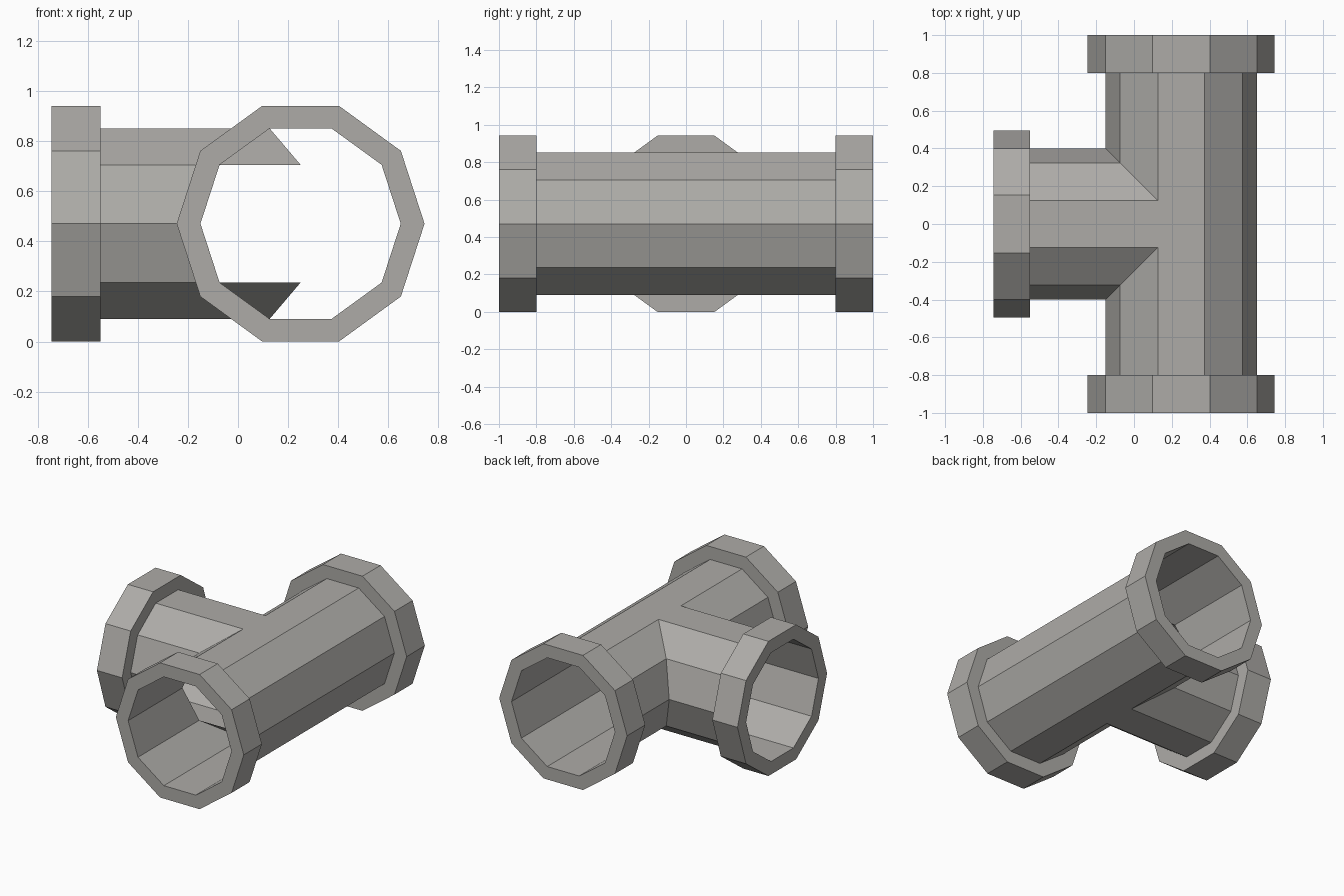
import bpy, bmesh, math
from mathutils import Vector

if "Cube" in bpy.data.objects:
    bpy.data.objects.remove(bpy.data.objects["Cube"])

N, R, RF = 10, 0.4, 0.495          # sides, pipe radius, collar radius
CX, CZ = 0.25, RF * math.sin(math.radians(72))
STEP = 2 * math.pi / N

mat = bpy.data.materials.new("grey metal")
mat.diffuse_color = (0.42, 0.41, 0.39, 1)
mat.use_nodes = True
mat.node_tree.nodes["Principled BSDF"].inputs["Base Color"].default_value = mat.diffuse_color


def run_pt(k, r, t):               # main pipe runs along y
    return Vector((CX - r * math.cos(k * STEP), t, CZ + r * math.sin(k * STEP)))


def branch_pt(k, r, t):            # side branch runs along x
    return Vector((t, r * math.cos(k * STEP), CZ + r * math.sin(k * STEP)))


def make(name, polys, recalc=False):
    bm = bmesh.new()
    for p in polys:
        bm.faces.new([bm.verts.new(v) for v in p])
    bmesh.ops.remove_doubles(bm, verts=bm.verts, dist=1e-4)
    if recalc:
        bmesh.ops.recalc_face_normals(bm, faces=bm.faces)
    me = bpy.data.meshes.new(name)
    bm.to_mesh(me)
    bm.free()
    me.materials.append(mat)
    ob = bpy.data.objects.new(name, me)
    bpy.context.collection.objects.link(ob)
    return ob


def collar(name, pt, end, inner):
    # raised ring: outside, both flat sides and bore
    loop = [(RF, inner), (RF, end), (R, end), (R, inner)]
    polys = []
    for k in range(N):
        for (r0, t0), (r1, t1) in zip(loop, loop[1:] + loop[:1]):
            polys.append([pt(k, r0, t0), pt(k, r1, t1), pt(k + 1, r1, t1), pt(k + 1, r0, t0)])
    make(name, polys, True)


# main pipe wall: strips on the branch side are mitred open
polys = []
for k in range(-2, N - 2):
    a, b = k, k + 1
    if b <= 2:
        ma, mb = R * math.cos(a * STEP), R * math.cos(b * STEP)
        polys.append([run_pt(a, R, -0.8), run_pt(a, R, -ma), run_pt(b, R, -mb), run_pt(b, R, -0.8)])
        polys.append([run_pt(a, R, ma), run_pt(a, R, 0.8), run_pt(b, R, 0.8), run_pt(b, R, mb)])
    else:
        polys.append([run_pt(a, R, -0.8), run_pt(a, R, 0.8), run_pt(b, R, 0.8), run_pt(b, R, -0.8)])
make("main_pipe", polys)


# branch wall ending on the 45 degree mitre, with inner fins
def mitre(k):
    return CX - R * abs(math.cos(k * STEP))


polys = []
for k in range(N):
    a, b = k, k + 1
    polys.append([branch_pt(a, R, -0.55), branch_pt(b, R, -0.55), branch_pt(b, R, mitre(b)), branch_pt(a, R, mitre(a))])
    if k in (1, 3, 6, 8):
        low = a if k in (1, 6) else b
        polys.append([branch_pt(a, R, mitre(a)), branch_pt(b, R, mitre(b)), branch_pt(low, R, CX)])
make("branch_pipe", polys)

# collars on the three openings
collar("front_collar", run_pt, -1, -0.8)
collar("back_collar", run_pt, 1, 0.8)
collar("branch_collar", branch_pt, -0.745, -0.55)
